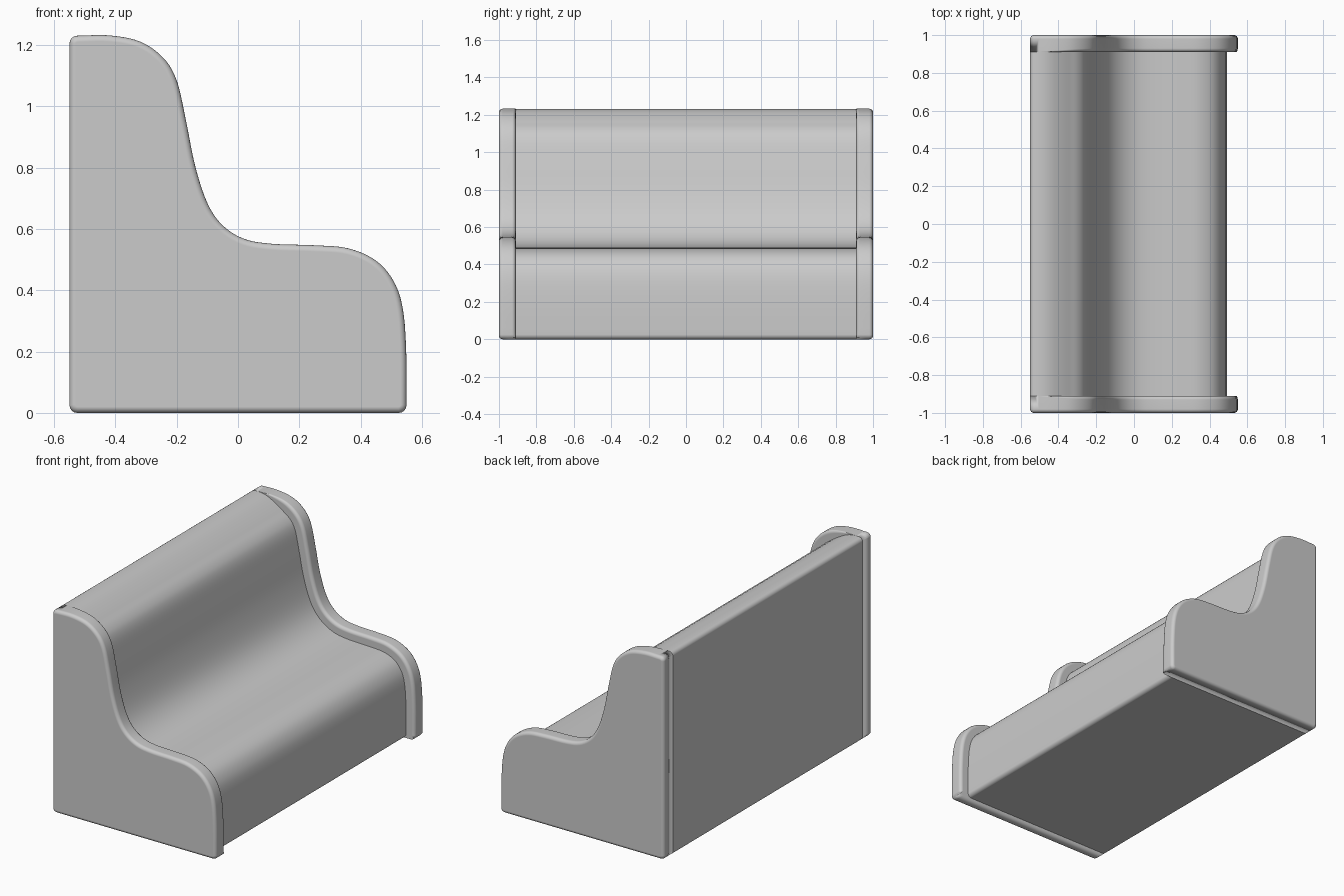
import bpy, bmesh, math
from mathutils import Vector

if "Cube" in bpy.data.objects:
    bpy.data.objects.remove(bpy.data.objects["Cube"])

R = 0.025          # corner radius of the side profile
LIP = 0.058        # how far the end panels stand proud of the seat
INNER, OUTER = 0.91, 1.0

# Side curve (x, z) from top of the backrest down to the front foot
KNOTS = [(-0.525, 1.231), (-0.42, 1.232), (-0.32, 1.212), (-0.245, 1.16),
         (-0.2, 1.085), (-0.17, 0.955), (-0.14, 0.807), (-0.1, 0.685),
         (-0.05, 0.612), (0.02, 0.568), (0.11, 0.552), (0.25, 0.547),
         (0.36, 0.537), (0.45, 0.497), (0.508, 0.43), (0.538, 0.34),
         (0.549, 0.2), (0.55, R)]


def smooth_curve(knots, steps=5):
    p = [Vector(k) for k in knots]
    p = [2 * p[0] - p[1]] + p + [2 * p[-1] - p[-2]]
    out = []
    for a, b, c, d in zip(p, p[1:], p[2:], p[3:]):
        for i in range(steps):
            t = i / steps
            out.append(0.5 * (2 * b + (c - a) * t + (2 * a - 5 * b + 4 * c - d) * t ** 2
                              + (3 * b - a - 3 * c + d) * t ** 3))
    return out + [p[-2]]


def ramp(x):
    t = min(max((x + 0.51) / 0.22, 0), 1)
    return t * t * (3 - 2 * t)


def arc(cx, cz, start, end, n=4):
    return [Vector((cx + R * math.cos(math.radians(start + (end - start) * i / n)),
                    cz + R * math.sin(math.radians(start + (end - start) * i / n))))
            for i in range(n + 1)]


def profile(inset):
    c = smooth_curve(KNOTS)
    pts = []
    for i, p in enumerate(c):
        d = (c[min(i + 1, len(c) - 1)] - c[max(i - 1, 0)]).normalized()
        pts.append(p + Vector((d.y, -d.x)) * inset * ramp(p.x))
    front = pts[-1].x
    # curve, front bottom, back bottom and back top corners
    return (pts + arc(front - R, R, 0, -90)[1:] + arc(-0.55 + R, R, -90, -180)
            + arc(-0.55 + R, 1.231 - R, 180, 90)[:-1]), len(pts)


def extrude_profile(name, inset, y0, y1):
    pts, n_curve = profile(inset)
    bm = bmesh.new()
    a = [bm.verts.new((p.x, y0, p.y)) for p in pts]
    b = [bm.verts.new((p.x, y1, p.y)) for p in pts]
    n = len(pts)
    bm.faces.new(a)
    bm.faces.new(b[::-1])
    for i in range(n):
        j = (i + 1) % n
        bm.faces.new((a[j], a[i], b[i], b[j]))
    bmesh.ops.recalc_face_normals(bm, faces=bm.faces)
    # bevel the outer rim fully, the inner rim only along the proud lip
    w = bm.edges.layers.float.new("bevel_weight_edge")
    for i in range(n):
        j = (i + 1) % n
        bm.edges.get((b[i], b[j]))[w] = 1.0
        if i < n_curve:
            bm.edges.get((a[i], a[j]))[w] = ramp(pts[i].x)
    for f in bm.faces:
        f.smooth = True
    mesh = bpy.data.meshes.new(name)
    bm.to_mesh(mesh)
    bm.free()
    obj = bpy.data.objects.new(name, mesh)
    bpy.context.collection.objects.link(obj)
    return obj


# Seat and backrest in one sweep between the end panels
seat = extrude_profile("seat_and_backrest", LIP, -INNER, INNER)
seat.data.set_sharp_from_angle(angle=math.radians(40))

# Rounded end panels, mirrored to both sides
panels = extrude_profile("end_panels", 0, INNER, OUTER)
bev = panels.modifiers.new("Rounded rim", "BEVEL")
bev.limit_method = "WEIGHT"
bev.width = 0.02
bev.segments = 4
bev.use_clamp_overlap = False
mir = panels.modifiers.new("Mirror", "MIRROR")
mir.use_axis = (False, True, False)
mir.use_mirror_merge = False

# Keep large faces flat-looking
for obj in (seat, panels):
    wn = obj.modifiers.new("Weighted normals", "WEIGHTED_NORMAL")
    wn.keep_sharp = True
